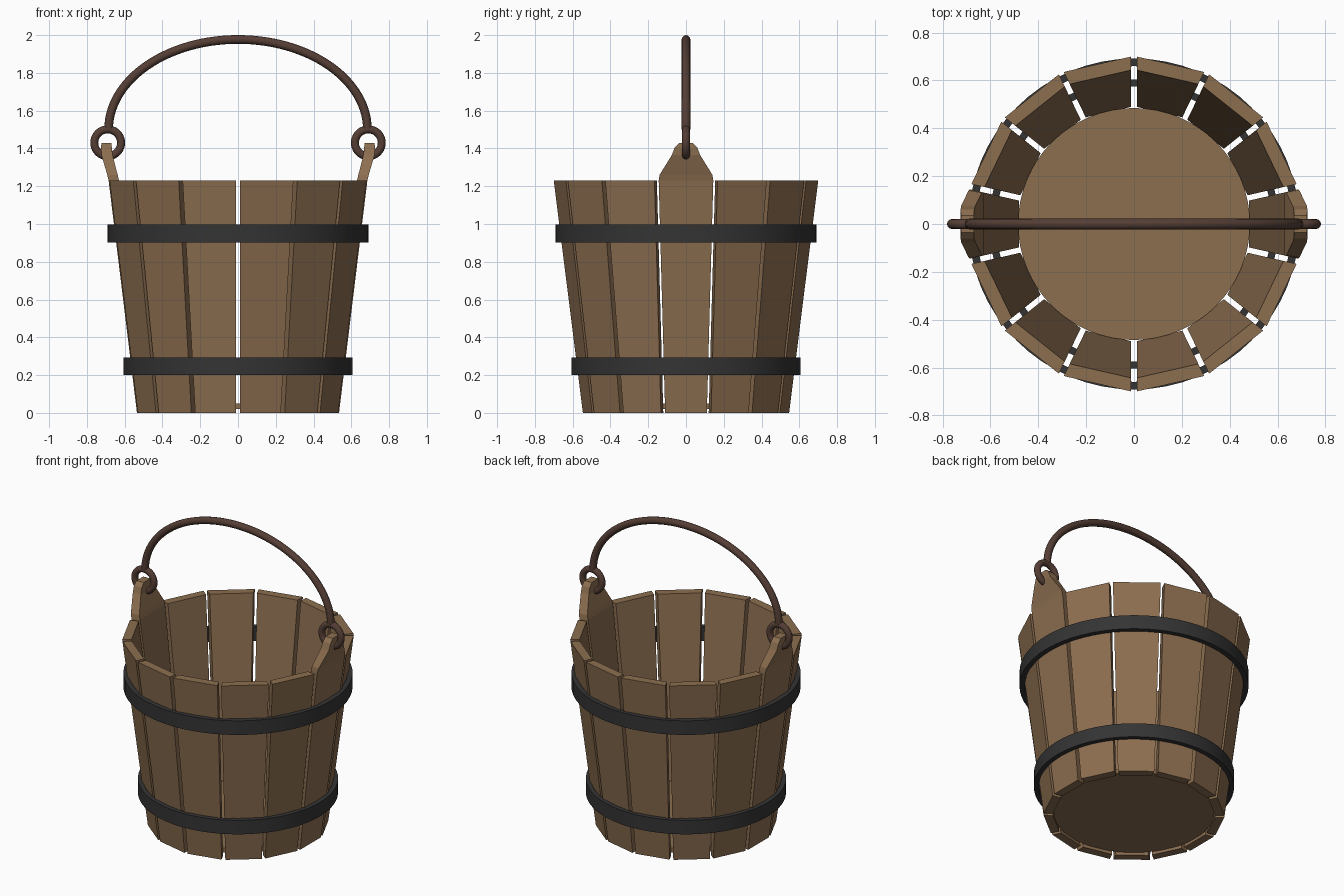
import bpy, bmesh, math
from mathutils import Matrix

if "Cube" in bpy.data.objects:
    bpy.data.objects.remove(bpy.data.objects["Cube"], do_unlink=True)


def material(name, rgb):
    m = bpy.data.materials.new(name)
    m.use_nodes = True
    m.diffuse_color = (*rgb, 1)
    m.node_tree.nodes["Principled BSDF"].inputs["Base Color"].default_value = (*rgb, 1)
    return m


wood = material("oak brown", (0.262, 0.156, 0.08))
iron = material("black iron", (0.034, 0.034, 0.034))
rust = material("dark rusty brown", (0.09, 0.048, 0.035))


def finish(name, bm, mat, smooth=False):
    bmesh.ops.recalc_face_normals(bm, faces=bm.faces)
    mesh = bpy.data.meshes.new(name)
    bm.to_mesh(mesh)
    bm.free()
    mesh.materials.append(mat)
    obj = bpy.data.objects.new(name, mesh)
    bpy.context.collection.objects.link(obj)
    if smooth:
        bpy.ops.object.select_all(action="DESELECT")
        obj.select_set(True)
        bpy.context.view_layer.objects.active = obj
        bpy.ops.object.shade_smooth_by_angle(angle=math.radians(40))
    return obj


def loft(bm, rings, closed=False):
    """Skin a list of vertex rings, capping the ends unless closed."""
    n = len(rings[0])
    pairs = list(zip(rings, rings[1:]))
    if closed:
        pairs.append((rings[-1], rings[0]))
    else:
        bm.faces.new(rings[0])
        bm.faces.new(rings[-1])
    for a, b in pairs:
        for i in range(n):
            j = (i + 1) % n
            bm.faces.new((a[i], a[j], b[j], b[i]))


# Staves: wedge planks leaning outward, separated by even gaps
STAVES = 14
HALF = math.pi / STAVES
GAP = 0.0115


def fit(radius):
    return radius * math.tan(HALF) - GAP / math.cos(HALF)


def stave(name, angle, ear):
    # Each row: height, inner radius, outer radius, inner and outer half width
    rows = [(0, 0.48, 0.535, fit(0.48), fit(0.535)),
            (1.23, 0.63, 0.685, fit(0.63), fit(0.685))]
    if ear:
        rows += [(1.26, 0.637, 0.692, 0.13, 0.14),
                 (1.365, 0.664, 0.723, 0.075, 0.075),
                 (1.405, 0.668, 0.725, 0.06, 0.06),
                 (1.43, 0.67, 0.723, 0.035, 0.035)]
    bm = bmesh.new()
    rings = [[bm.verts.new(p) for p in
              ((i, -wi, z), (o, -wo, z), (o, wo, z), (i, wi, z))]
             for z, i, o, wi, wo in rows]
    loft(bm, rings)
    bm.transform(Matrix.Rotation(angle, 4, "Z"))
    finish(name, bm, wood)


for k in range(STAVES):
    ear = k % (STAVES // 2) == 0
    stave(f"eared_stave_{k}" if ear else f"stave_{k}", 2 * HALF * k, ear)

# Round floor board
bm = bmesh.new()
bmesh.ops.create_cone(bm, cap_ends=True, segments=64, radius1=0.485, radius2=0.485,
                      depth=0.03, matrix=Matrix.Translation((0, 0, 0.035)))
finish("floor_board", bm, wood, True)


# Iron hoops
def hoop(name, low, high, inner, outer, sides=64):
    bm = bmesh.new()
    rings = []
    for k in range(sides):
        a = 2 * math.pi * k / sides
        rings.append([bm.verts.new((r * math.cos(a), r * math.sin(a), z))
                      for r, z in ((inner, low), (outer, low), (outer, high), (inner, high))])
    loft(bm, rings, closed=True)
    finish(name, bm, iron, True)


hoop("lower_hoop", 0.2, 0.293, 0.575, 0.605)
hoop("upper_hoop", 0.903, 0.997, 0.66, 0.692)


# Bent round bars lying in the xz plane
def bar(name, cx, cz, rx, rz, thick, sweep, steps, closed):
    bm = bmesh.new()
    rings = []
    for k in range(steps if closed else steps + 1):
        t = sweep * k / steps
        nx, nz = math.cos(t) * rz, math.sin(t) * rx
        size = math.hypot(nx, nz)
        ring = []
        for s in range(12):
            u = 2 * math.pi * s / 12
            d = thick * math.cos(u) / size
            ring.append(bm.verts.new((cx + rx * math.cos(t) + nx * d,
                                      thick * math.sin(u),
                                      cz + rz * math.sin(t) + nz * d)))
        rings.append(ring)
    loft(bm, rings, closed)
    finish(name, bm, rust, True)


for side, label in ((1, "left"), (-1, "right")):
    bar(f"{label}_ring", side * 0.69, 1.43, 0.071, 0.071, 0.021, 2 * math.pi, 40, True)
bar("handle", 0, 1.5, 0.685, 0.477, 0.023, math.pi, 56, False)
